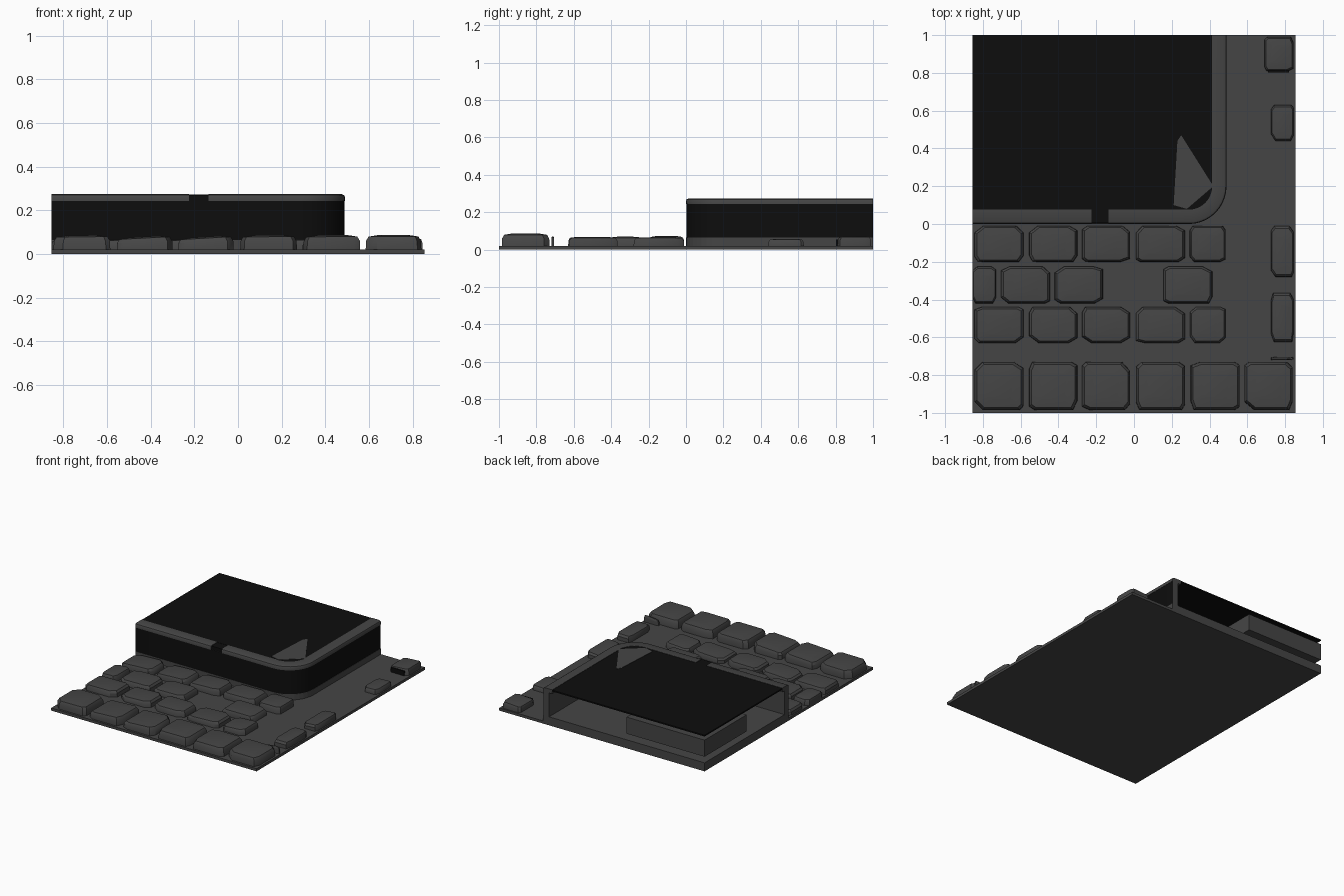
import bpy, bmesh, math, random
from mathutils import Vector

random.seed(4)
cube = bpy.data.objects.get("Cube")
if cube:
    bpy.data.objects.remove(cube, do_unlink=True)


def material(name, value):
    m = bpy.data.materials.new(name)
    m.use_nodes = True
    col = (value, value, value, 1)
    m.diffuse_color = col
    m.node_tree.nodes["Principled BSDF"].inputs["Base Color"].default_value = col
    return m


GREY = material("dark grey stone", 0.06)
BLACK = material("black", 0.004)


def finish(bm, name, mats, smooth=None):
    bmesh.ops.recalc_face_normals(bm, faces=bm.faces)
    me = bpy.data.meshes.new(name)
    bm.to_mesh(me)
    bm.free()
    ob = bpy.data.objects.new(name, me)
    bpy.context.collection.objects.link(ob)
    for m in mats:
        me.materials.append(m)
    if smooth:
        bpy.ops.object.select_all(action="DESELECT")
        ob.select_set(True)
        bpy.context.view_layer.objects.active = ob
        bpy.ops.object.shade_smooth_by_angle(angle=math.radians(smooth))
    return ob


def prism(name, outline, z0, z1, mat):
    bm = bmesh.new()
    face = bm.faces.new([bm.verts.new((x, y, z0)) for x, y in outline])
    top = bmesh.ops.extrude_face_region(bm, geom=[face])["geom"]
    verts = [v for v in top if isinstance(v, bmesh.types.BMVert)]
    bmesh.ops.translate(bm, verts=verts, vec=(0, 0, z1 - z0))
    return finish(bm, name, [mat])


def box(name, x0, x1, y0, y1, z0, z1, mat):
    return prism(name, [(x0, y0), (x1, y0), (x1, y1), (x0, y1)], z0, z1, mat)


LEFT, RIGHT, R, SEG = -0.855, 0.49, 0.2, 10


def stations(start, stop=None):
    """Points and inward normals along the front and side of the platform."""
    out = [(Vector((start, 0)), Vector((0, 1)))]
    if stop is not None:
        return out + [(Vector((stop, 0)), Vector((0, 1)))]
    centre = Vector((RIGHT - R, R))
    for i in range(SEG + 1):
        a = math.pi / 2 * i / SEG
        n = Vector((-math.sin(a), math.cos(a)))
        out.append((centre - n * R, n))
    return out + [(Vector((RIGHT, 1)), Vector((-1, 0)))]


def sweep(name, profile, path, mats, outer_mat=0, smooth=30):
    """Carry a closed (inset, height) profile along the path."""
    bm = bmesh.new()
    rings = [[bm.verts.new((*(p + n * d), z)) for d, z in profile] for p, n in path]
    k = len(profile)
    for a, b in zip(rings, rings[1:]):
        for j in range(k):
            f = bm.faces.new((a[j], a[(j + 1) % k], b[(j + 1) % k], b[j]))
            f.material_index = outer_mat if j == 0 else 0
    bm.faces.new(rings[0])
    bm.faces.new(rings[-1])
    return finish(bm, name, mats, smooth)


# Ground slab and platform foot
box("ground_slab", LEFT, -LEFT, -1, 1, 0, 0.02, GREY)
foot = [tuple(p) for p, n in stations(LEFT)] + [(LEFT, 1)]
prism("platform_foot", foot, 0.015, 0.064, GREY)

# Platform wall: black outside, grey inside, open at the back and one side
sweep("platform_wall", [(0.002, 0.064), (0.002, 0.245), (0.05, 0.245), (0.05, 0.064)],
      stations(LEFT), [GREY, BLACK], 1)

# Curb with softened outer edge, split by a notch
curb = [(0, 0.243), (0, 0.26), (0.004, 0.269), (0.014, 0.274), (0.076, 0.274), (0.076, 0.243)]
sweep("curb_short", curb, stations(LEFT, -0.225), [GREY])
sweep("curb_long", curb, stations(-0.135), [GREY])
box("curb_notch", -0.225, -0.135, 0.004, 0.09, 0.24, 0.271, BLACK)

# Platform top and the box beneath it
top = [tuple(p + n * 0.074) for p, n in stations(LEFT)] + [(LEFT, 1)]
prism("platform_top", top, 0.262, 0.272, BLACK)
prism("corner_patch", [(0.21, 0.1), (0.28, 0.08), (0.42, 0.2), (0.25, 0.47), (0.23, 0.44)],
      0.271, 0.274, GREY)
box("inner_box", LEFT, -0.205, 0.5, 1, 0.11, 0.235, GREY)


def stone(name, x0, x1, y0, y1, h):
    """Worn cobble: uneven rounded outline, chamfered rim, shallow dome."""
    bm = bmesh.new()
    cx, cy, rx, ry = (x0 + x1) / 2, (y0 + y1) / 2, (x1 - x0) / 2, (y1 - y0) / 2
    cut = [random.uniform(0.6, 0.88) for i in range(8)]
    corners = [(1, -cut[0]), (1, cut[1]), (cut[2], 1), (-cut[3], 1),
               (-1, cut[4]), (-1, -cut[5]), (-cut[6], -1), (cut[7], -1)]
    tilt = random.uniform(0, 0.14)
    rings = []
    for scale, level in ((1, 0), (0.99, 0.6), (0.9, 0.88), (0.55, 0.98)):
        ring = []
        for u, v in corners:
            z = 0.015 + (h - 0.015) * level * (1 + tilt * (u * scale - 1))
            ring.append(bm.verts.new((cx + u * rx * scale, cy + v * ry * scale, z)))
        rings.append(ring)
    for a, b in zip(rings, rings[1:]):
        for j in range(8):
            bm.faces.new((a[j], a[(j + 1) % 8], b[(j + 1) % 8], b[j]))
    bm.faces.new(rings[0])
    bm.faces.new(rings[-1])
    return finish(bm, name, [GREY], 35)


# Cobble rows: front edge, back edge, height, spans along x
FULL = [(-0.845, -0.585), (-0.555, -0.3), (-0.275, -0.02), (0.01, 0.27)]
ROWS = [
    (-0.2, -0.01, 0.075, FULL + [(0.295, 0.485)]),
    (-0.42, -0.225, 0.07, [(LEFT, -0.73), (-0.705, -0.445), (-0.42, -0.165), (0.155, 0.415)]),
    (-0.63, -0.44, 0.07, FULL + [(0.295, 0.485)]),
    (-0.985, -0.73, 0.088, FULL + [(0.3, 0.56), (0.585, 0.84)]),
]
for r, (y0, y1, h, spans) in enumerate(ROWS):
    for i, (x0, x1) in enumerate(spans):
        stone(f"cobble_row{r + 1}_{i + 1}", x0, x1, y0, y1, h)

# Edge stones along the side
for i, (y0, y1, h) in enumerate([(0.81, 0.99, 0.075), (0.44, 0.63, 0.06), (-0.28, -0.01, 0.07),
                                 (-0.625, -0.365, 0.07), (-0.72, -0.705, 0.075)]):
    stone(f"edge_stone_{i + 1}", 0.69 if i == 0 else 0.725, 0.845, y0, y1, h)
# Dark broken face of the last edge stone
box("edge_stone_break", 0.71, 0.82, 0.803, 0.812, 0.02, 0.055, BLACK)
